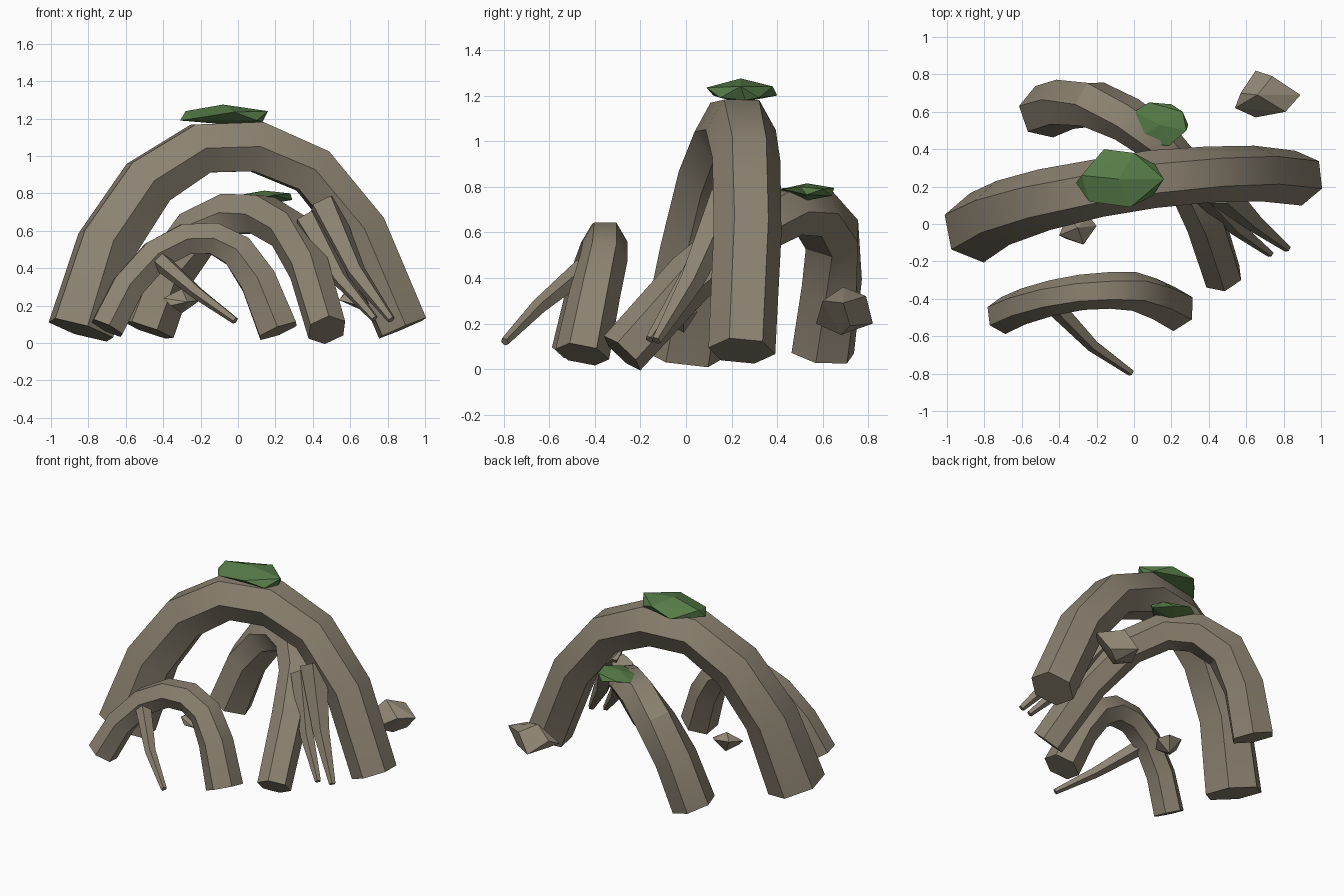
import bpy, bmesh, math
from mathutils import Vector

if "Cube" in bpy.data.objects:
    bpy.data.objects.remove(bpy.data.objects["Cube"])


def material(name, rgb):
    m = bpy.data.materials.new(name)
    m.diffuse_color = (*rgb, 1)
    m.use_nodes = True
    m.node_tree.nodes["Principled BSDF"].inputs["Base Color"].default_value = m.diffuse_color
    return m


bark = material("grey brown bark", (0.26, 0.225, 0.165))
stone = material("pale stone", (0.29, 0.25, 0.185))
moss = material("moss green", (0.095, 0.205, 0.065))


def finish(bm, name, mat, smooth):
    bmesh.ops.recalc_face_normals(bm, faces=bm.faces)
    me = bpy.data.meshes.new(name)
    bm.to_mesh(me)
    bm.free()
    me.materials.append(mat)
    ob = bpy.data.objects.new(name, me)
    bpy.context.collection.objects.link(ob)
    if smooth:
        bpy.ops.object.select_all(action='DESELECT')
        ob.select_set(True)
        bpy.context.view_layer.objects.active = ob
        bpy.ops.object.shade_smooth_by_angle(angle=math.radians(32))


def root(name, path, radii, sides):
    """Tapered prism swept along a path, with an edge facing sideways."""
    pts = [Vector(p) for p in path]
    span = pts[-1] - pts[0]
    side = Vector((span.y, -span.x, 0)).normalized()
    bm = bmesh.new()
    rings = []
    for i, p in enumerate(pts):
        t = (pts[min(i + 1, len(pts) - 1)] - pts[max(i - 1, 0)]).normalized()
        n = (side - t * side.dot(t)).normalized()
        u = t.cross(n)
        r = radii[i]
        rings.append([bm.verts.new(p + r * (n * math.cos(a) + u * math.sin(a)))
                      for a in (2 * math.pi * k / sides for k in range(sides))])
    for a, b in zip(rings, rings[1:]):
        for k in range(sides):
            j = (k + 1) % sides
            bm.faces.new((a[k], a[j], b[j], b[k]))
    bm.faces.new(rings[0])
    bm.faces.new(rings[-1])
    finish(bm, name, bark, True)


def lump(name, points, mat):
    """Faceted convex lump."""
    bm = bmesh.new()
    for p in points:
        bm.verts.new(p)
    out = bmesh.ops.convex_hull(bm, input=bm.verts)
    bmesh.ops.delete(bm, geom=[v for v in out["geom_interior"]
                               if isinstance(v, bmesh.types.BMVert)], context='VERTS')
    finish(bm, name, mat, False)


# Arched roots
root("large_root_arch",
     [(-.84, -.02, .07), (-.70, .06, .53), (-.48, .13, .86), (-.20, .19, 1.04),
      (.10, .24, 1.05), (.40, .265, .92), (.66, .27, .60), (.88, .245, .08)],
     [.19, .175, .165, .155, .155, .15, .15, .148], 6)
root("back_root_arch",
     [(-.48, .60, .07), (-.37, .64, .38), (-.22, .64, .59), (-.04, .56, .69),
      (.12, .45, .69), (.27, .27, .60), (.38, .02, .40), (.475, -.28, .07)],
     [.145, .14, .135, .125, .12, .118, .115, .11], 6)
root("front_root_arch",
     [(-.70, -.49, .08), (-.59, -.44, .30), (-.44, -.395, .47), (-.28, -.365, .555),
      (-.13, -.355, .56), (.0, -.36, .49), (.11, -.40, .33), (.215, -.455, .065)],
     [.10, .097, .095, .095, .098, .105, .112, .12], 6)

# Thin rootlets
root("front_rootlet", [(-.44, -.42, .46), (-.22, -.65, .27), (-.015, -.795, .12)],
     [.055, .036, .02], 5)
root("right_rootlet_outer", [(.46, .18, .74), (.63, .02, .38), (.82, -.13, .125)],
     [.09, .055, .022], 5)
root("right_rootlet_inner", [(.37, .18, .66), (.55, -.02, .34), (.73, -.16, .13)],
     [.075, .045, .02], 5)

# Moss caps
lump("large_moss_cap",
     [(-.31, .22, 1.19), (-.28, .26, 1.24), (-.16, .40, 1.20), (0, .38, 1.24),
      (.11, .32, 1.19), (.16, .24, 1.24), (.10, .15, 1.19), (-.02, .09, 1.235),
      (-.24, .12, 1.20), (-.08, .24, 1.275), (-.08, .24, 1.17), (.13, .26, 1.18)], moss)
lump("small_moss_cap",
     [(0, .60, .79), (.08, .65, .795), (.20, .64, .76), (.26, .60, .79),
      (.29, .53, .765), (.28, .50, .80), (.19, .42, .79), (.0, .45, .775),
      (.04, .42, .76), (.14, .53, .815), (.14, .53, .74)], moss)

# Loose stones
lump("large_stone",
     [(.54, .62, .23), (.57, .70, .27), (.65, .82, .20), (.74, .79, .32),
      (.89, .69, .29), (.81, .60, .30), (.65, .57, .20), (.66, .69, .36),
      (.72, .68, .15), (.80, .72, .19)], stone)
lump("small_stone",
     [(-.40, -.06, .24), (-.36, .04, .26), (-.25, .05, .25), (-.20, -.01, .23),
      (-.27, -.11, .22), (-.36, -.08, .20), (-.30, -.02, .29), (-.30, -.01, .16)], stone)
